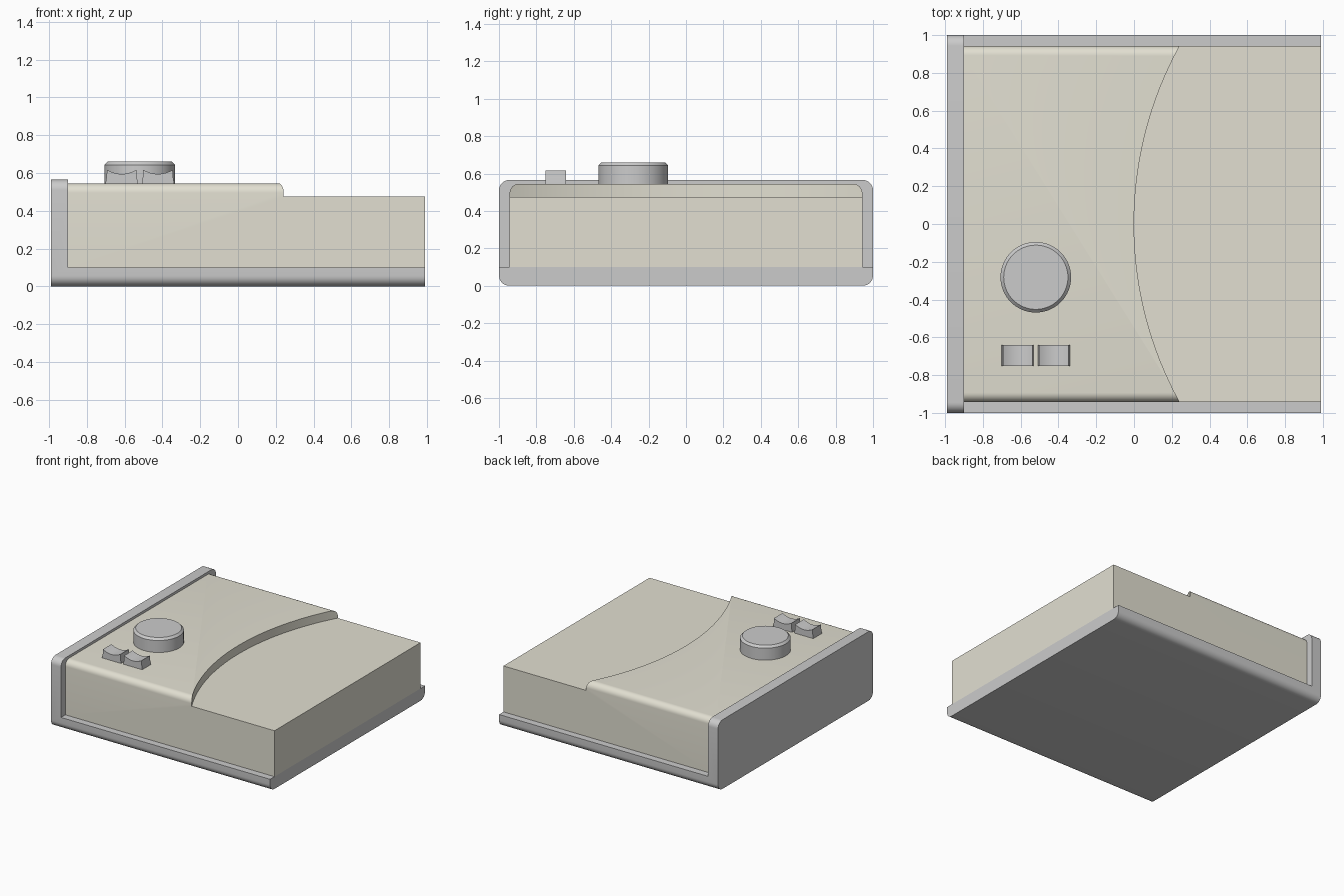
import bpy, bmesh
from math import sin, cos, pi, radians
from mathutils import Vector

if "Cube" in bpy.data.objects:
    bpy.data.objects.remove(bpy.data.objects["Cube"])


def extrude(name, pts, vec, mat=None):
    """Solid made by sweeping a closed 3D outline along a vector."""
    bm = bmesh.new()
    face = bm.faces.new([bm.verts.new(p) for p in pts])
    res = bmesh.ops.extrude_face_region(bm, geom=[face], use_keep_orig=True)
    moved = [g for g in res["geom"] if isinstance(g, bmesh.types.BMVert)]
    bmesh.ops.translate(bm, verts=moved, vec=Vector(vec))
    bmesh.ops.recalc_face_normals(bm, faces=bm.faces)
    return finish(name, bm, mat)


def finish(name, bm, mat=None):
    me = bpy.data.meshes.new(name)
    bm.to_mesh(me)
    bm.free()
    ob = bpy.data.objects.new(name, me)
    bpy.context.collection.objects.link(ob)
    if mat:
        me.materials.append(mat)
    return ob


def activate(ob):
    bpy.ops.object.select_all(action='DESELECT')
    ob.select_set(True)
    bpy.context.view_layer.objects.active = ob


def smooth(ob):
    activate(ob)
    bpy.ops.object.shade_smooth_by_angle(angle=radians(30))


def cut(ob, cutter):
    """Subtract the cutter from the object, then discard the cutter."""
    cutter.hide_render = True
    mod = ob.modifiers.new("cut", 'BOOLEAN')
    mod.operation, mod.solver, mod.object = 'DIFFERENCE', 'EXACT', cutter
    activate(ob)
    bpy.ops.object.modifier_apply(modifier=mod.name)
    bpy.data.objects.remove(cutter)


def rounded_outline(x, half, z0, z1, r_low, r_high, n=8):
    """Rounded rectangle in the YZ plane; zero radius gives a sharp corner."""
    pts = []
    for sy, top, r, start in ((1, 0, r_low, -90), (1, 1, r_high, 0),
                              (-1, 1, r_high, 90), (-1, 0, r_low, 180)):
        cy, cz = sy * (half - r), (z1 - r if top else z0 + r)
        for i in range(n + 1 if r else 1):
            a = radians(start + 90 * i / n)
            pts.append((x, cy + r * cos(a), cz + r * sin(a)))
    return pts


beige = bpy.data.materials.new("beige")
beige.diffuse_color = (0.76, 0.74, 0.64, 1)
beige.use_nodes = True
beige.node_tree.nodes["Principled BSDF"].inputs["Base Color"].default_value = beige.diffuse_color

# L-shaped tray: bottom plate and end wall
tray = extrude("tray", rounded_outline(-0.99, 1.0, 0, 0.565, 0.055, 0.055), (1.98, 0, 0))
block = [(-0.90, -2, 0.10), (2, -2, 0.10), (2, 2, 0.10), (-0.90, 2, 0.10)]
cut(tray, extrude("tray_cutter", block, (0, 0, 1)))
smooth(tray)

# Housing with a raised deck that ends in a curved step
housing = extrude("housing", rounded_outline(-0.90, 0.943, 0.10, 0.545, 0, 0.05),
                  (1.89, 0, 0), beige)
R = 1.96
disc = [(R - R * cos(2 * pi * i / 200), R * sin(2 * pi * i / 200), 0.475) for i in range(200)]
cut(housing, extrude("step_cutter", disc, (0, 0, 1)))
smooth(housing)

# Round knob with a chamfered rim
knob_x, knob_y, n = -0.52, -0.282, 64
bm = bmesh.new()
rings = [[bm.verts.new((knob_x + r * cos(2 * pi * i / n), knob_y + r * sin(2 * pi * i / n), z))
          for i in range(n)] for r, z in ((0.187, 0.54), (0.187, 0.643), (0.170, 0.66))]
for lo, hi in zip(rings, rings[1:]):
    for i in range(n):
        j = (i + 1) % n
        bm.faces.new((lo[i], lo[j], hi[j], hi[i]))
bm.faces.new(rings[-1])
bm.faces.new(rings[0][::-1])
smooth(finish("knob", bm))

# Two buttons with dished tops and slightly flared sides
for name, cx in (("left_button", -0.616), ("right_button", -0.424)):
    right = [(0.085, 0.54), (0.085, 0.55), (0.080, 0.58), (0.078, 0.617)]
    dish = [(0.078 * t, 0.595 + 0.022 * t * t) for t in (k / 6 for k in range(5, -6, -1))]
    left = [(-x, z) for x, z in reversed(right)]
    prof = [(cx + x, -0.752, z) for x, z in right + dish + left]
    smooth(extrude(name, prof, (0, 0.11, 0)))
